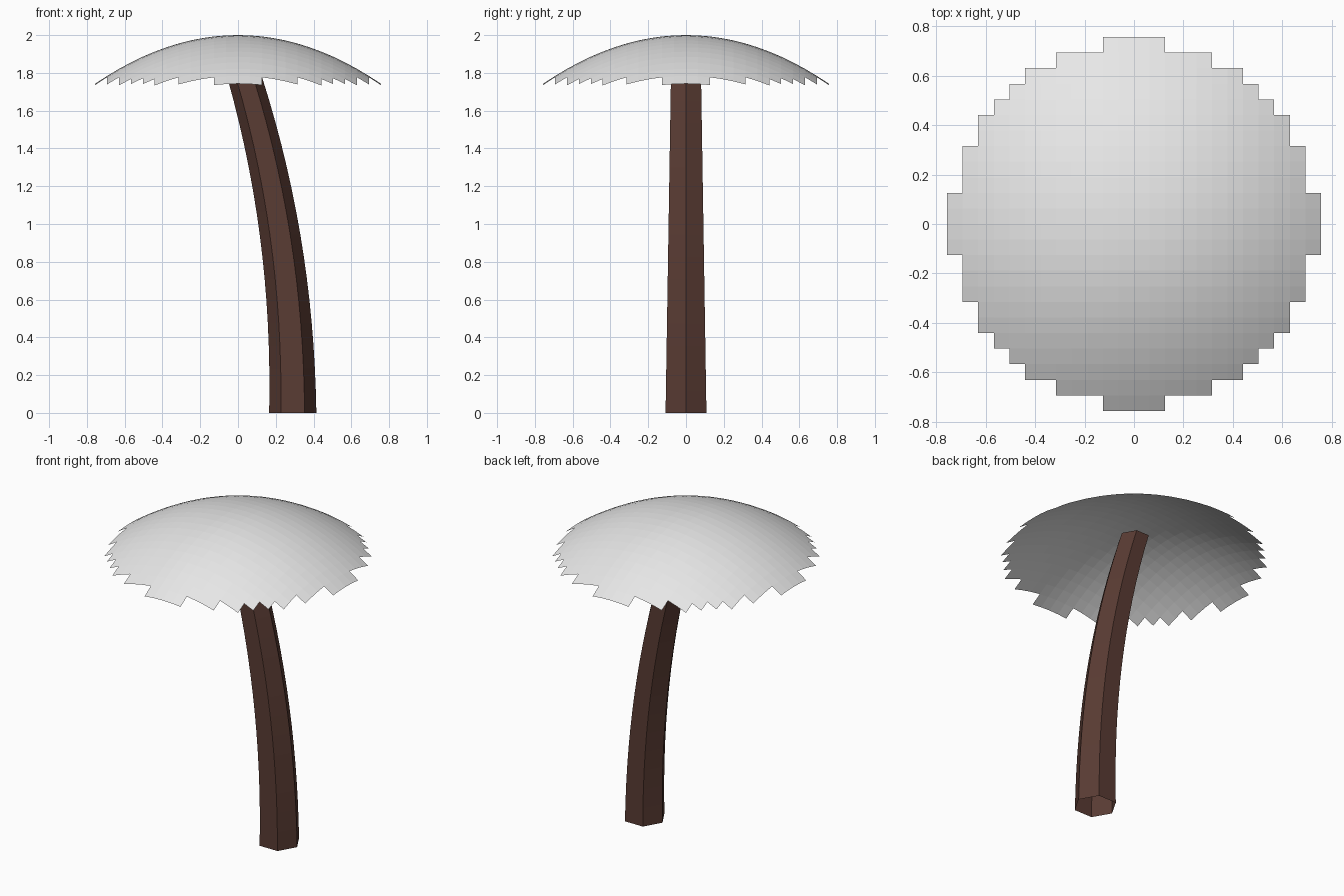
import bpy, bmesh, math

cube = bpy.data.objects.get("Cube")
if cube:
    bpy.data.objects.remove(cube, do_unlink=True)


def make_material(name, rgb):
    mat = bpy.data.materials.new(name)
    mat.use_nodes = True
    mat.diffuse_color = (*rgb, 1)
    mat.node_tree.nodes["Principled BSDF"].inputs["Base Color"].default_value = (*rgb, 1)
    return mat


def make_object(name, bm, mat):
    mesh = bpy.data.meshes.new(name)
    bm.to_mesh(mesh)
    bm.free()
    mesh.materials.append(mat)
    obj = bpy.data.objects.new(name, mesh)
    bpy.context.collection.objects.link(obj)
    return obj


# Canopy: a grid sheet trimmed to a stepped disc and bowed into a dome
CELL, HALF = 0.063, 12
bm = bmesh.new()
bmesh.ops.create_grid(bm, x_segments=2 * HALF, y_segments=2 * HALF, size=CELL * HALF)
limit = 12.3 * CELL
outside = [v for v in bm.verts if v.co.xy.length > limit]
bmesh.ops.delete(bm, geom=outside, context='VERTS')
for v in bm.verts:
    v.co.z = 2.0 - 0.45 * v.co.xy.length_squared
make_object("canopy", bm, make_material("pale grey", (0.8, 0.8, 0.8)))

# Trunk: an open six-sided tube that tapers and leans along a curve
HEIGHT, RINGS, SIDES = 1.89, 16, 6
bm = bmesh.new()
rings = []
for i in range(RINGS + 1):
    t = i / RINGS
    radius = 0.125 - 0.035 * t
    centre = 0.29 * (1 - t ** 2.1)
    rings.append([bm.verts.new((centre + radius * math.cos(a), radius * math.sin(a), HEIGHT * t))
                  for a in (math.tau * k / SIDES for k in range(SIDES))])
for low, high in zip(rings, rings[1:]):
    for k in range(SIDES):
        n = (k + 1) % SIDES
        bm.faces.new((low[k], low[n], high[n], high[k]))
make_object("trunk", bm, make_material("dark brown", (0.1, 0.044, 0.033)))
